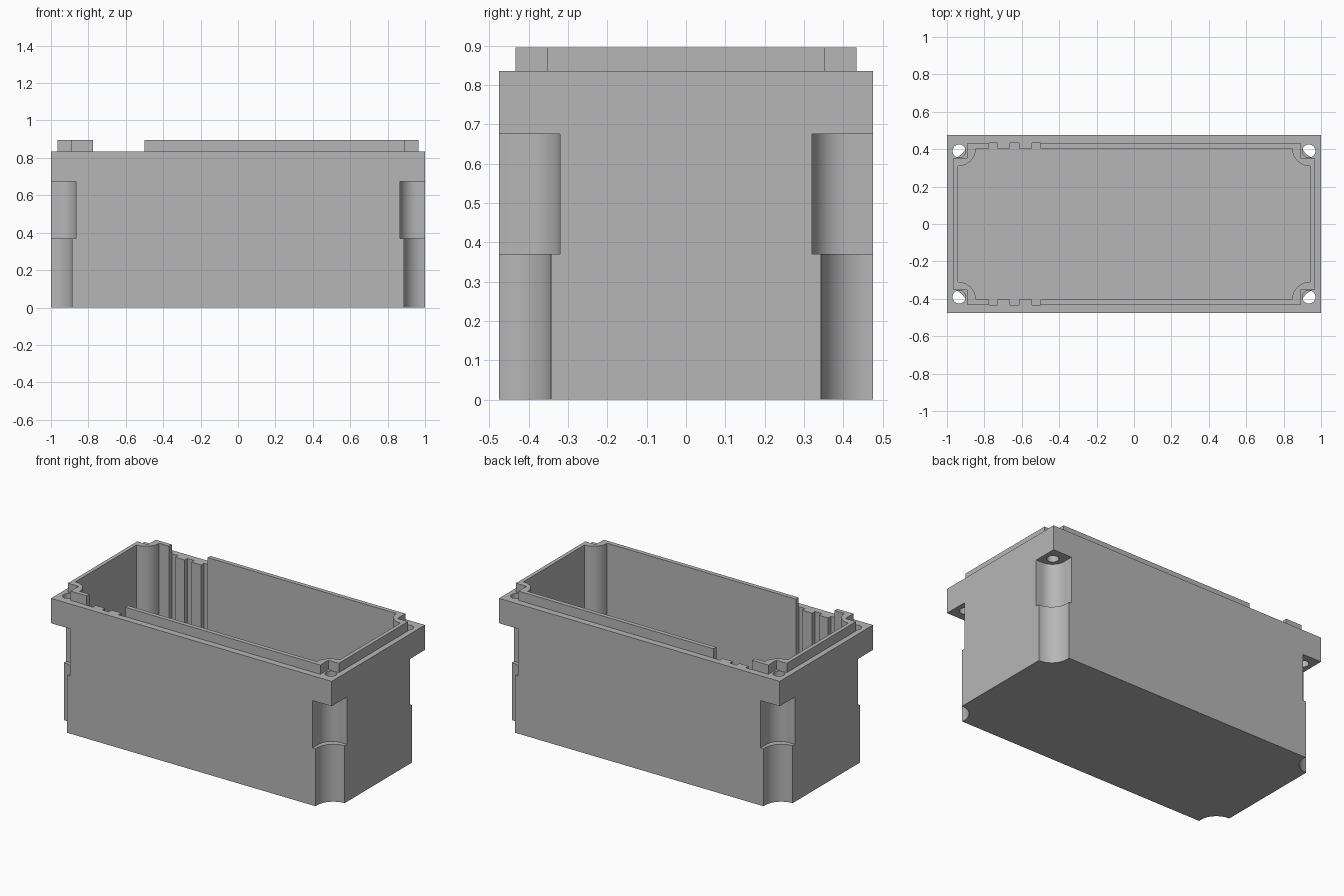
import bpy, bmesh, math
from math import pi, cos, sin

if "Cube" in bpy.data.objects:
    bpy.data.objects.remove(bpy.data.objects["Cube"], do_unlink=True)

grey = bpy.data.materials.new("plain grey")
grey.use_nodes = True
colour = (0.47, 0.47, 0.47, 1)
grey.diffuse_color = colour
grey.node_tree.nodes["Principled BSDF"].inputs["Base Color"].default_value = colour

W, D, H = 1.0, 0.475, 0.835      # half width, half depth, shoulder height
TOP, FLOOR = 0.895, 0.06
CORNERS = [(sx, sy) for sx in (1, -1) for sy in (1, -1)]


def prism(name, outline, z0, z1):
    """Extrude a closed outline between two heights."""
    bm = bmesh.new()
    face = bm.faces.new([bm.verts.new((x, y, z0)) for x, y in outline])
    grown = bmesh.ops.extrude_face_region(bm, geom=[face])["geom"]
    for v in grown:
        if isinstance(v, bmesh.types.BMVert):
            v.co.z = z1
    bmesh.ops.recalc_face_normals(bm, faces=bm.faces)
    mesh = bpy.data.meshes.new(name)
    bm.to_mesh(mesh)
    bm.free()
    mesh.materials.append(grey)
    ob = bpy.data.objects.new(name, mesh)
    bpy.context.collection.objects.link(ob)
    return ob


def rect(x0, x1, y0, y1):
    return [(x0, y0), (x1, y0), (x1, y1), (x0, y1)]


def arc(cx, cy, r, a0, a1, n=16):
    return [(cx + r * cos(a0 + (a1 - a0) * i / n),
             cy + r * sin(a0 + (a1 - a0) * i / n)) for i in range(n + 1)]


def four_way(quarter):
    """Mirror a quarter outline, running from the +x side to the +y side."""
    left = [(-x, y) for x, y in reversed(quarter)]
    half = quarter + left
    return half + [(x, -y) for x, y in reversed(half)]


def combine(target, tool, operation):
    mod = target.modifiers.new("join", 'BOOLEAN')
    mod.operation, mod.solver, mod.object = operation, 'EXACT', tool
    bpy.context.view_layer.update()
    deps = bpy.context.evaluated_depsgraph_get()
    mesh = bpy.data.meshes.new_from_object(target.evaluated_get(deps))
    target.modifiers.clear()
    target.data = mesh
    bpy.data.objects.remove(tool, do_unlink=True)


def cut(target, outline, z0, z1):
    combine(target, prism("cutter", outline, z0, z1), 'DIFFERENCE')


# Box body and raised sealing lip with notched corners
body = prism("enclosure_body", rect(-W, W, -D, D), 0, H)
lip = prism("lip", four_way([(0.965, 0.352), (0.89, 0.352), (0.89, 0.433)]),
            H - 0.03, TOP)
cut(lip, rect(-0.775, -0.5, -1, 1), 0, 1)
combine(body, lip, 'UNION')

# Hollow interior with rounded screw bosses in the corners
cavity = four_way(arc(0.94, 0.405, 0.095, 1.5 * pi, pi))
cut(body, cavity, FLOOR, 1)

# Vertical card slots in the front and back walls
for x0, x1 in ((-0.775, -0.73), (-0.664, -0.616), (-0.546, -0.5)):
    for s in (1, -1):
        cut(body, rect(x0, x1, *sorted((s * 0.38, s * 0.434))), FLOOR, 1)

# Corner recesses: wide rounded pocket, narrower scallop and screw hole
pocket = ([(1.1, 0.6), (0.865, 0.6)]
          + arc(0.955, 0.41, 0.09, pi, 1.5 * pi) + [(1.1, 0.32)])
for sx, sy in CORNERS:
    place = lambda pts: [(sx * x, sy * y) for x, y in pts]
    cut(body, place(pocket), 0.37, 0.675)
    cut(body, place(arc(1.0, 0.458, 0.115, 0, 2 * pi * 47 / 48, 47)), -0.1, 0.4)
    cut(body, place(arc(0.935, 0.39, 0.035, 0, 2 * pi * 23 / 24, 23)), 0.6, 0.87)

# Smooth the curved walls, keep the corners crisp
bpy.ops.object.select_all(action='DESELECT')
body.select_set(True)
bpy.context.view_layer.objects.active = body
bpy.ops.object.shade_smooth_by_angle(angle=math.radians(30))
